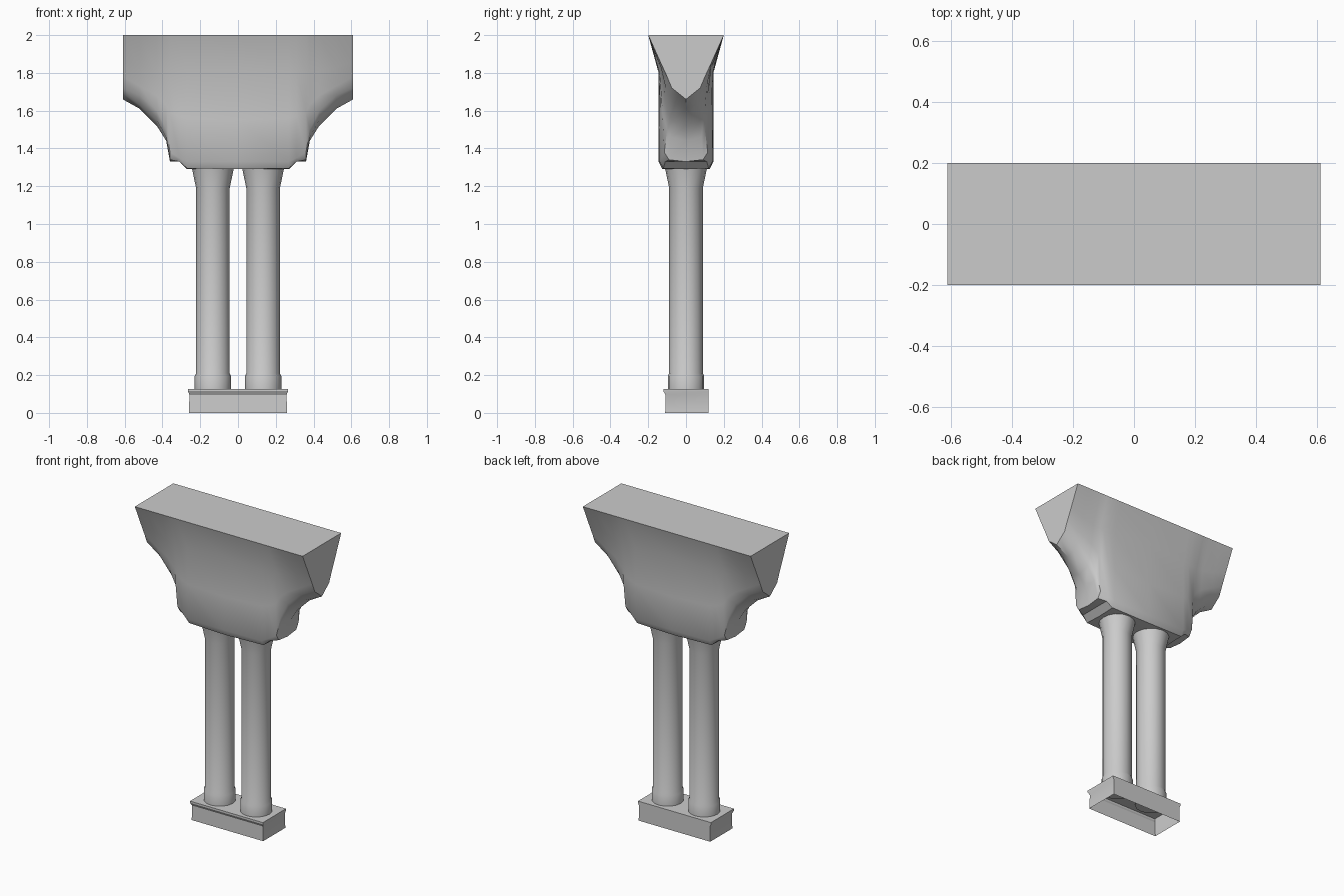
import bpy
import bmesh
import math

cube = bpy.data.objects.get("Cube")
if cube:
    bpy.data.objects.remove(cube, do_unlink=True)

stone = bpy.data.materials.new("grey stone")
stone.use_nodes = True
GREY = (0.6, 0.6, 0.6, 1)
stone.diffuse_color = GREY
stone.node_tree.nodes["Principled BSDF"].inputs["Base Color"].default_value = GREY


def loft(name, rings, cap_start=True, cap_end=True, angle=30):
    """Skin a list of closed rings of 3D points."""
    bm = bmesh.new()
    rows = [[bm.verts.new(p) for p in ring] for ring in rings]
    n = len(rows[0])
    for a, b in zip(rows, rows[1:]):
        for i in range(n):
            j = (i + 1) % n
            bm.faces.new((a[i], a[j], b[j], b[i]))
    if cap_start:
        bm.faces.new(rows[0][::-1])
    if cap_end:
        bm.faces.new(rows[-1])
    bmesh.ops.recalc_face_normals(bm, faces=bm.faces[:])
    mesh = bpy.data.meshes.new(name)
    bm.to_mesh(mesh)
    bm.free()
    obj = bpy.data.objects.new(name, mesh)
    bpy.context.collection.objects.link(obj)
    mesh.materials.append(stone)
    bpy.ops.object.select_all(action="DESELECT")
    obj.select_set(True)
    bpy.context.view_layer.objects.active = obj
    bpy.ops.object.shade_smooth_by_angle(angle=math.radians(angle))
    return obj


# Flared pier head: half sections (y, z) from top edge to underside centre
TOP = (0.2, 2)
stations = [
    (0.00, [(.146, 1.82), (.145, 1.55), (.145, 1.33), (.125, 1.29), (0, 1.29)]),
    (0.27, [(.145, 1.80), (.142, 1.56), (.14, 1.33), (.12, 1.295), (0, 1.29)]),
    (0.31, [(.143, 1.80), (.135, 1.57), (.13, 1.35), (.11, 1.33), (0, 1.33)]),
    (0.36, [(.14, 1.80), (.125, 1.59), (.115, 1.38), (.09, 1.34), (0, 1.33)]),
    (0.38, [(.135, 1.80), (.12, 1.63), (.1, 1.50), (.08, 1.46), (0, 1.44)]),
    (0.43, [(.13, 1.81), (.115, 1.68), (.1, 1.60), (.075, 1.55), (0, 1.52)]),
    (0.52, [(.133, 1.83), (.11, 1.73), (.09, 1.68), (.05, 1.63), (0, 1.61)]),
    (0.61, [(.137, 1.86), (.1, 1.78), (.075, 1.72), (.037, 1.69), (0, 1.66)]),
]
mirrored = [(-x, s) for x, s in stations[:0:-1]] + stations
head_rings = []
for x, section in mirrored:
    half = [TOP] + section
    ring = [(x, -y, z) for y, z in half] + [(x, y, z) for y, z in half[-2::-1]]
    head_rings.append(ring)
loft("pier_head", head_rings, angle=35)

# Twin columns with a base collar and a flared neck
column_profile = [(.096, .12), (.096, .195), (.089, .21), (.089, 1.19), (.112, 1.30)]
for name, side in (("right_column", -1), ("left_column", 1)):
    rings = []
    for r, z in column_profile:
        rings.append([(side * .133 + r * math.cos(math.tau * k / 16),
                       r * math.sin(math.tau * k / 16), z) for k in range(16)])
    loft(name, rings, angle=50)

# Hollow plinth, open underneath, with a lip along the front top edge
plinth_profile = [(0, .26, -.11), (.095, .257, -.108), (.115, .265, -.12), (.127, .265, -.12)]
plinth_rings = [[(-w, f, z), (w, f, z), (w, .12, z), (-w, .12, z)] for z, w, f in plinth_profile]
loft("plinth", plinth_rings, cap_start=False)
